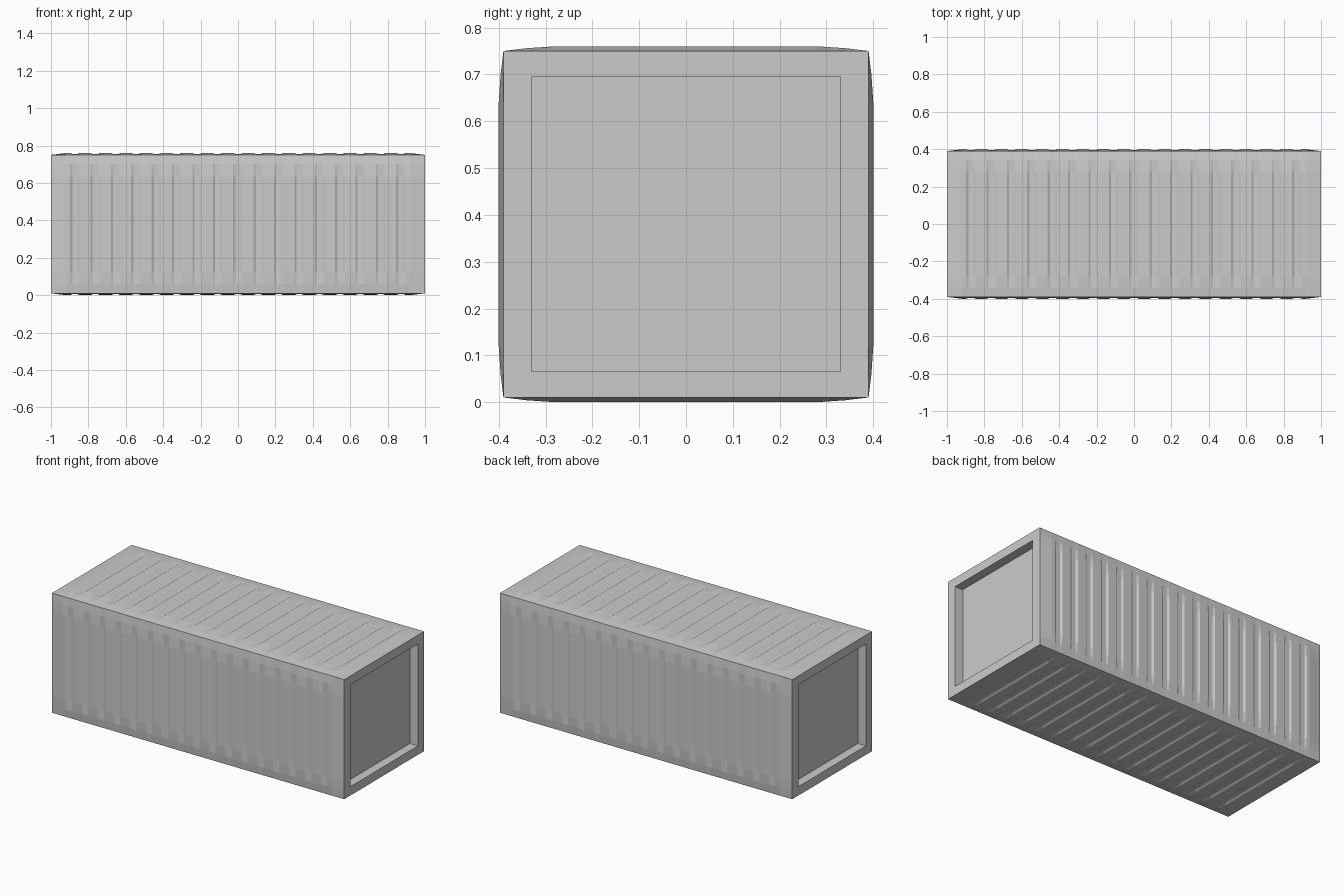
import bpy, bmesh
from mathutils import Vector

if "Cube" in bpy.data.objects:
    bpy.data.objects.remove(bpy.data.objects["Cube"])

HY, HZ, ZC = 0.39, 0.37, 0.38      # half width, half height, centre height
PITCH, N = 0.109, 8                # groove spacing, grooves each side of middle


def side_points(a, h, edge, mid):
    """One side of the section: corner, raised edge band, ribbed middle."""
    return [(-a, h), (-a + 0.05, h + edge), (-a + 0.11, h + mid),
            (a - 0.11, h + mid), (a - 0.05, h + edge)]


def section(edge, mid):
    """Closed cross-section in (y, z), measured around the centre."""
    tall, wide = side_points(HZ, HY, edge, mid), side_points(HY, HZ, edge, mid)
    return ([(u, -d) for u, d in wide] + [(d, u) for u, d in tall] +
            [(-u, d) for u, d in wide] + [(-d, -u) for u, d in tall])


# Stations along the length: flat ends, then alternating ribs and grooves
stations = [(-1.0, 0.0, 0.0), (-0.92, 0.006, 0.010)]
for k in range(-N, N + 1):
    c = k * PITCH
    stations += [(c - 0.026, 0.006, 0.010), (c - 0.014, 0.005, 0.003),
                 (c + 0.014, 0.005, 0.003), (c + 0.026, 0.006, 0.010)]
stations += [(0.92, 0.006, 0.010), (1.0, 0.0, 0.0)]

# Corrugated shell
bm = bmesh.new()
rings = [[bm.verts.new((x, y, z + ZC)) for y, z in section(e, m)]
         for x, e, m in stations]
for a, b in zip(rings, rings[1:]):
    n = len(a)
    for i in range(n):
        j = (i + 1) % n
        bm.faces.new((a[i], b[i], b[j], a[j]))

# Framed, recessed end panels
caps = [bm.faces.new(rings[0]), bm.faces.new(rings[-1])]
bmesh.ops.recalc_face_normals(bm, faces=bm.faces[:])
for cap, s in zip(caps, (-1, 1)):
    # Corner-only opening keeps the frame a clean rectangle
    ring = list(cap.verts)
    bm.faces.remove(cap)
    def inner(depth):
        return [bm.verts.new((s * (1 - depth), v.co.y * 0.33 / HY,
                              ZC + (v.co.z - ZC) * 0.315 / HZ)) for v in ring]
    lip, back = inner(0.0), inner(0.055)
    n = len(ring)
    for p, q in ((ring, lip), (lip, back)):
        for i in range(n):
            j = (i + 1) % n
            bm.faces.new((p[i], p[j], q[j], q[i]))
    bm.faces.new(back)
bmesh.ops.recalc_face_normals(bm, faces=bm.faces[:])

mesh = bpy.data.meshes.new("container_body")
bm.to_mesh(mesh)
bm.free()
body = bpy.data.objects.new("container_body", mesh)
bpy.context.collection.objects.link(body)
